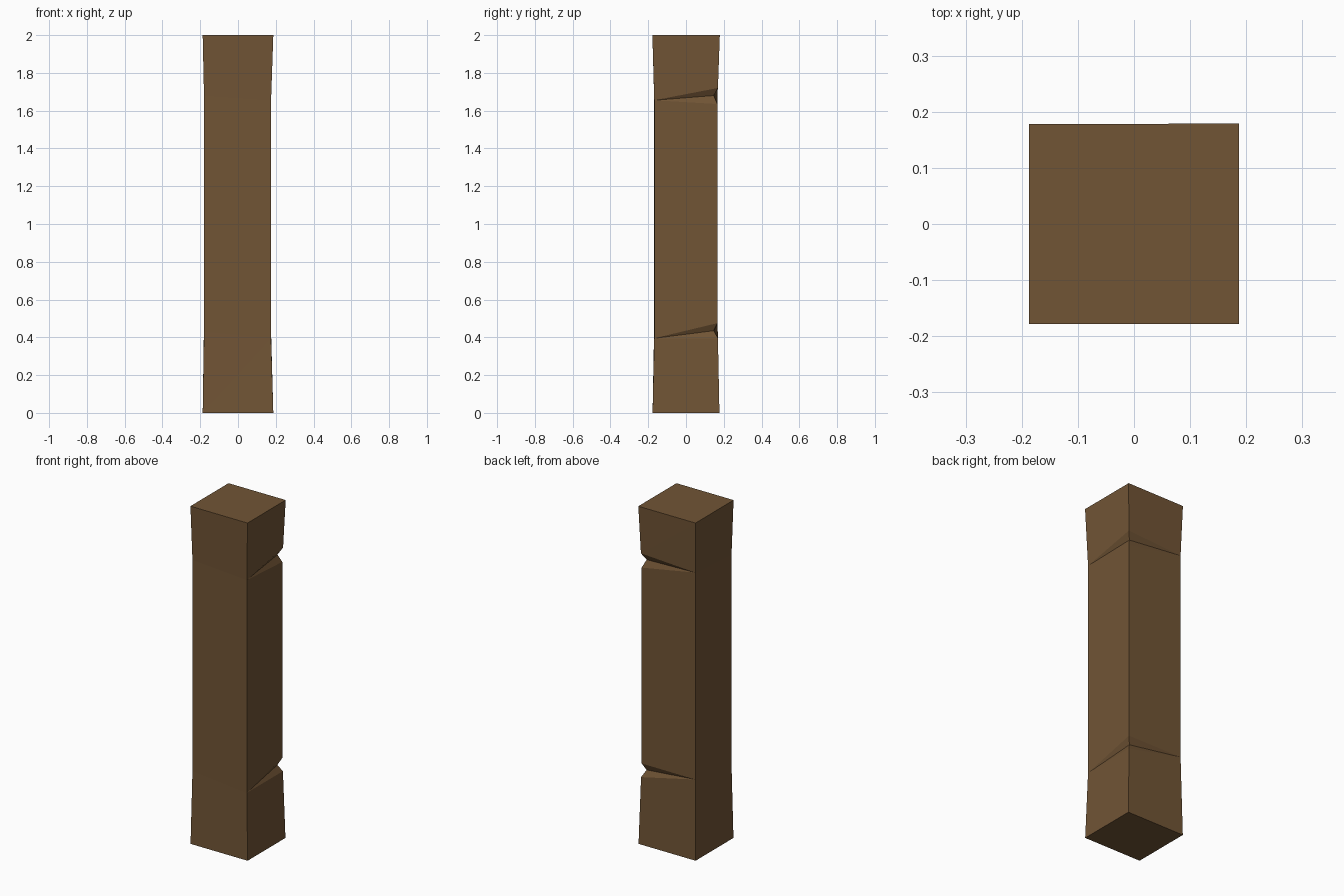
import bpy, bmesh

if "Cube" in bpy.data.objects:
    bpy.data.objects.remove(bpy.data.objects["Cube"])

# Squared timber post: flared ends, two chipped notches on the back right edge
mat = bpy.data.materials.new("wood")
mat.diffuse_color = (0.165, 0.09, 0.036, 1)
mat.use_nodes = True
mat.node_tree.nodes["Principled BSDF"].inputs["Base Color"].default_value = mat.diffuse_color

bm = bmesh.new()


def plain_edge(sx, sy, low, high, wx, wy):
    """Vertical corner edge: foot, lower waist, upper waist, head."""
    return [bm.verts.new(p) for p in (
        (sx * 0.187, sy * 0.177, 0), (sx * wx, sy * wy, low),
        (sx * wx, sy * wy, high), (sx * 0.187, sy * 0.178, 2))]


front_left = plain_edge(-1, -1, 0.43, 1.68, 0.180, 0.169)
front_right = plain_edge(1, -1, 0.395, 1.655, 0.175, 0.168)
back_left = plain_edge(-1, 1, 0.475, 1.70, 0.180, 0.167)

# Notched corner edge: each notch has a lower lip, a deep point and an upper lip
notched = [bm.verts.new(p) for p in (
    (0.187, 0.177, 0),
    (0.176, 0.169, 0.395), (0.155, 0.147, 0.435), (0.174, 0.166, 0.475),
    (0.174, 0.166, 1.635), (0.155, 0.147, 1.68), (0.177, 0.169, 1.72),
    (0.187, 0.179, 2))]


# Plain sides
def plain_side(a, b):
    for i in range(3):
        bm.faces.new((a[i], b[i], b[i + 1], a[i + 1]))


plain_side(front_left, front_right)
plain_side(back_left, front_left)


# Sides meeting the notched edge: creases run out to nothing at the far edge
def notched_side(e):
    n = notched
    bm.faces.new((e[0], n[0], n[1], e[1]))
    bm.faces.new((e[1], n[3], n[4], e[2]))
    bm.faces.new((e[2], n[6], n[7], e[3]))
    for k, i in ((1, 1), (1, 2), (2, 4), (2, 5)):
        bm.faces.new((e[k], n[i], n[i + 1]))


notched_side(front_right)
notched_side(back_left)

# End caps
for i in (0, -1):
    bm.faces.new((front_left[i], front_right[i], notched[i], back_left[i]))

bmesh.ops.recalc_face_normals(bm, faces=bm.faces)
bmesh.ops.triangulate(bm, faces=bm.faces)
mesh = bpy.data.meshes.new("wooden_post")
bm.to_mesh(mesh)
bm.free()
mesh.materials.append(mat)
post = bpy.data.objects.new("wooden_post", mesh)
bpy.context.collection.objects.link(post)
